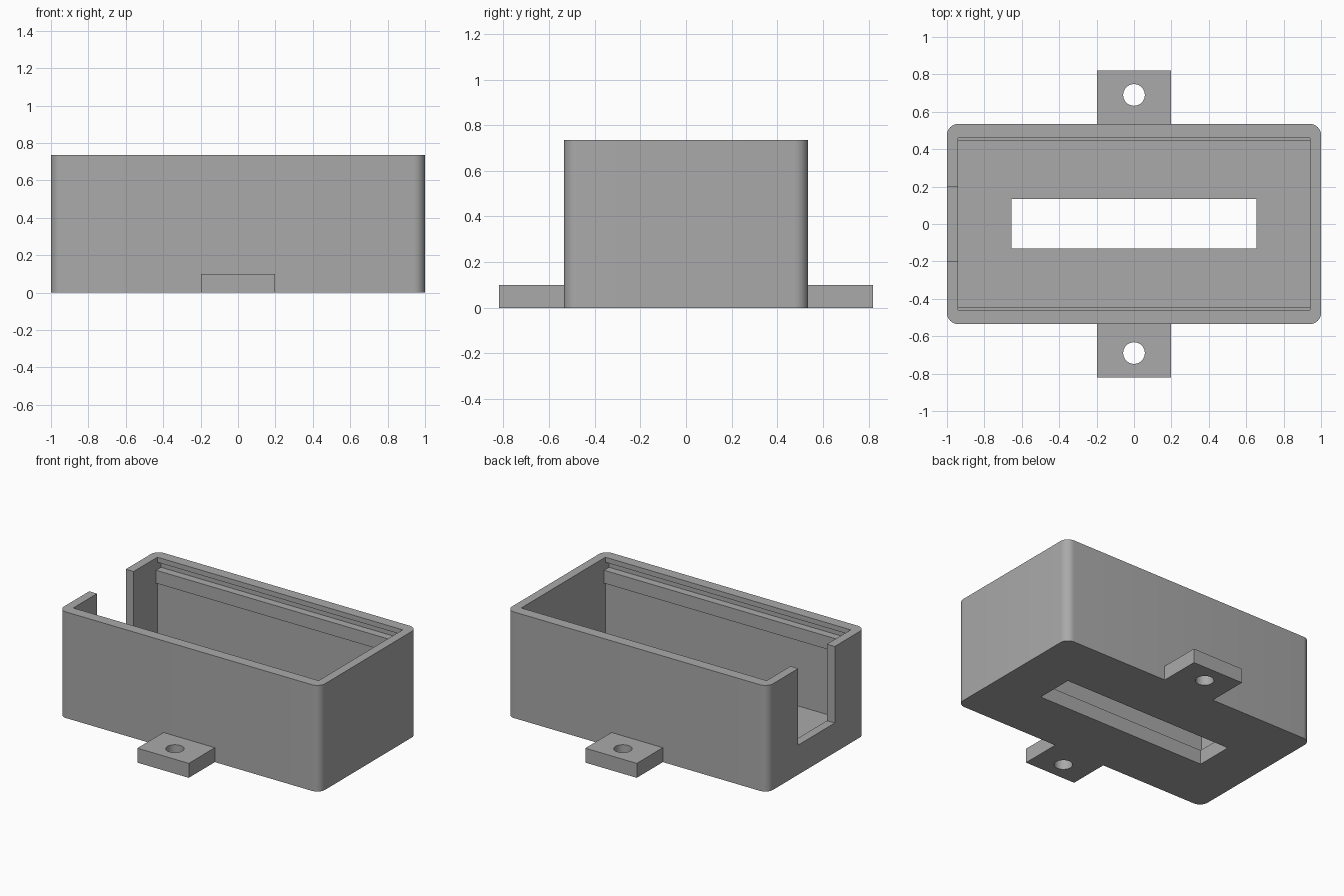
import bpy
import bmesh
from mathutils import Vector

if "Cube" in bpy.data.objects:
    bpy.data.objects.remove(bpy.data.objects["Cube"], do_unlink=True)

grey = bpy.data.materials.new("mid grey plastic")
grey.use_nodes = True
GREY = (0.4, 0.4, 0.4, 1)
grey.diffuse_color = GREY
grey.node_tree.nodes["Principled BSDF"].inputs["Base Color"].default_value = GREY

# Main dimensions
LENGTH, WIDTH, HEIGHT = 2.0, 1.07, 0.735
INNER_X, INNER_Y, FLOOR = 0.94, 0.46, 0.1


def finish(name, bm):
    mesh = bpy.data.meshes.new(name)
    bm.to_mesh(mesh)
    bm.free()
    mesh.materials.append(grey)
    obj = bpy.data.objects.new(name, mesh)
    bpy.context.collection.objects.link(obj)
    return obj


def box(name, low, high, radius=0):
    """Box between two corners, with optional rounded vertical edges."""
    low, high = Vector(low), Vector(high)
    bm = bmesh.new()
    bmesh.ops.create_cube(bm, size=1)
    for v in bm.verts:
        v.co = (low + high) / 2 + v.co * (high - low)
    if radius:
        upright = [e for e in bm.edges
                   if abs(e.verts[0].co.z - e.verts[1].co.z) > 0.01]
        bmesh.ops.bevel(bm, geom=upright, offset=radius, segments=8,
                        profile=0.5, affect='EDGES')
    return finish(name, bm)


def cylinder(name, centre, radius, depth):
    bm = bmesh.new()
    bmesh.ops.create_cone(bm, cap_ends=True, segments=32, radius1=radius,
                          radius2=radius, depth=depth)
    bmesh.ops.translate(bm, verts=bm.verts, vec=centre)
    return finish(name, bm)


def activate(obj):
    bpy.ops.object.select_all(action='DESELECT')
    obj.select_set(True)
    bpy.context.view_layer.objects.active = obj


def cut(obj, cutter):
    mod = obj.modifiers.new("cut", 'BOOLEAN')
    mod.operation, mod.solver, mod.object = 'DIFFERENCE', 'EXACT', cutter
    activate(obj)
    bpy.ops.object.modifier_apply(modifier=mod.name)
    bpy.data.objects.remove(cutter, do_unlink=True)


def smooth(obj):
    activate(obj)
    bpy.ops.object.shade_smooth_by_angle(angle=0.6)


# Open box with a hollow, a slot in the floor and a notch in the right end
case = box("case", (-LENGTH / 2, -WIDTH / 2, 0), (LENGTH / 2, WIDTH / 2, HEIGHT), 0.06)
cut(case, box("hollow", (-INNER_X, -INNER_Y, FLOOR), (INNER_X, INNER_Y, 1)))
cut(case, box("floor_slot", (-0.655, -0.13, -0.1), (0.655, 0.135, 0.3)))
cut(case, box("end_notch", (-1.1, -0.2, 0.205), (-0.8, 0.2, 1)))

for side, label in ((-1, "front"), (1, "back")):
    # Lid groove under the rim
    cut(case, box("groove", (-INNER_X, side * 0.475 - 0.025, 0.65),
                  (INNER_X, side * 0.475 + 0.025, 0.7)))

    # Guide rail below the groove
    box(label + "_rail", (-INNER_X, side * 0.455 - 0.009, 0.56),
        (INNER_X, side * 0.455 + 0.009, 0.65))

    # Mounting tab with a screw hole
    ends = sorted((side * WIDTH / 2, side * 0.82))
    tab = box(label + "_mounting_tab", (-0.197, ends[0], 0), (0.197, ends[1], 0.1))
    cut(tab, cylinder("screw_hole", (0, side * 0.69, 0.05), 0.058, 0.4))
    smooth(tab)

smooth(case)
